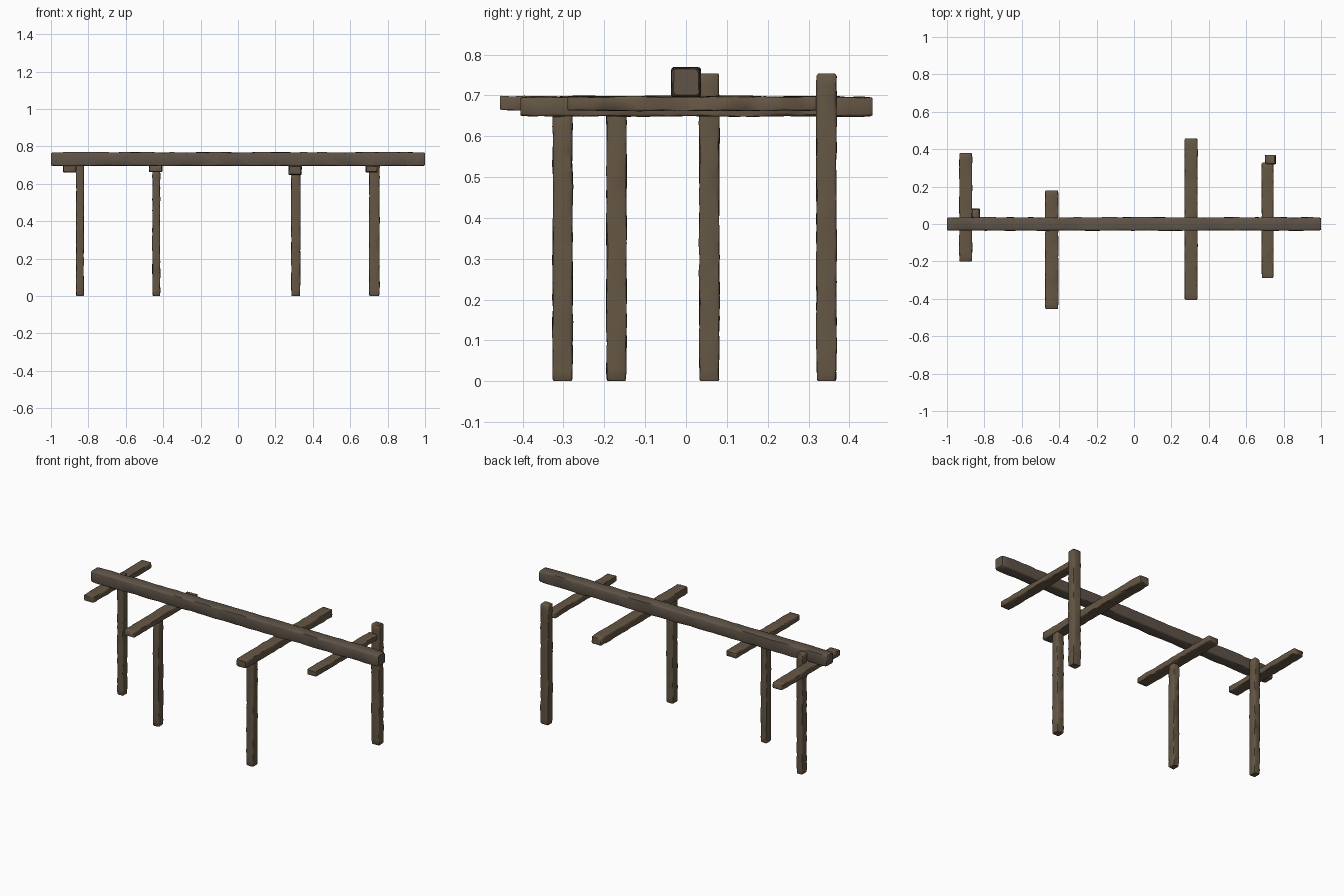
import bpy, bmesh, math, random
from mathutils import Vector

if "Cube" in bpy.data.objects:
    bpy.data.objects.remove(bpy.data.objects["Cube"])

random.seed(7)


def wood(name, color):
    m = bpy.data.materials.new(name)
    m.diffuse_color = (*color, 1)
    m.use_nodes = True
    m.node_tree.nodes["Principled BSDF"].inputs["Base Color"].default_value = m.diffuse_color
    return m


DARK = wood("weathered_wood", (0.115, 0.088, 0.064))
WARM = wood("brown_wood", (0.13, 0.094, 0.058))


def timber(name, lo, hi, axis, mat, rough=0.0022, step=0.03):
    """Rough-hewn log: rounded-square rings along an axis, edges worn unevenly."""
    lo, hi = Vector(lo), Vector(hi)
    mid, half = (lo + hi) / 2, (hi - lo) / 2
    u, v = [(1, 2), (2, 0), (0, 1)][axis]
    length = 2 * half[axis]
    n = max(4, round(length / step))
    chamfer = 0.22 * min(half[u], half[v])
    # stations along the log; the end rings are drawn in for worn ends
    stations = [(0, 0.86), (chamfer, 0.97)]
    stations += [(length * i / n, 1) for i in range(1, n)]
    stations += [(length - chamfer, 0.97), (length, 0.86)]
    bm = bmesh.new()
    rings = []
    for k, (t, s) in enumerate(stations):
        ring = []
        inner = 1 < k < len(stations) - 2
        du, dv = half[u], half[v]
        for su, sv in ((1, -1), (1, 1), (-1, 1), (-1, -1)):
            wear = chamfer * random.uniform(0.7, 1.5)
            corner = [(du, dv - wear), (du - wear * 0.3, dv - wear * 0.3), (du - wear, dv)]
            if su * sv < 0:
                corner.reverse()
            for a, b in corner:
                p = Vector()
                p[axis] = lo[axis] + t + (random.uniform(-.2, .2) * step if inner else 0)
                p[u] = mid[u] + su * (a * s + random.uniform(-rough, rough * .5))
                p[v] = mid[v] + sv * (b * s + random.uniform(-rough, rough * .5))
                ring.append(bm.verts.new(p))
        rings.append(ring)
    m = len(rings[0])
    for a, b in zip(rings, rings[1:]):
        for i in range(m):
            j = (i + 1) % m
            bm.faces.new((a[i], a[j], b[j], b[i]))
    bm.faces.new(rings[0][::-1])
    bm.faces.new(rings[-1])
    bmesh.ops.recalc_face_normals(bm, faces=bm.faces)
    me = bpy.data.meshes.new(name)
    bm.to_mesh(me)
    bm.free()
    for f in me.polygons:
        f.use_smooth = True
    me.materials.append(mat)
    ob = bpy.data.objects.new(name, me)
    bpy.context.collection.objects.link(ob)
    bpy.context.view_layer.objects.active = ob
    ob.select_set(True)
    bpy.ops.object.shade_smooth_by_angle(angle=math.radians(50))
    ob.select_set(False)
    return ob


# Long ridge beam
timber("ridge_beam", (-1, -0.036, 0.695), (1, 0.036, 0.769), 0, DARK, 0.002, 0.05)

# Crosspieces under the beam: x centre, width, y range, z range
for i, (x, w, y0, y1, z0, z1) in enumerate([
        (-0.90, 0.070, -0.20, 0.38, 0.662, 0.698),
        (-0.44, 0.072, -0.455, 0.18, 0.663, 0.699),
        (0.305, 0.070, -0.405, 0.457, 0.648, 0.697),
        (0.714, 0.064, -0.29, 0.328, 0.662, 0.697)]):
    timber(f"crosspiece_{i + 1}", (x - w / 2, y0, z0), (x + w / 2, y1, z1), 1, WARM)

# Upright posts: x, y, x width, top height
for i, (x, y, w, top) in enumerate([
        (-0.845, 0.057, 0.042, 0.753),
        (-0.437, -0.170, 0.042, 0.667),
        (0.309, -0.302, 0.050, 0.655),
        (0.729, 0.344, 0.057, 0.753)]):
    timber(f"post_{i + 1}", (x - w / 2, y - 0.025, 0), (x + w / 2, y + 0.025, top), 2, WARM)
